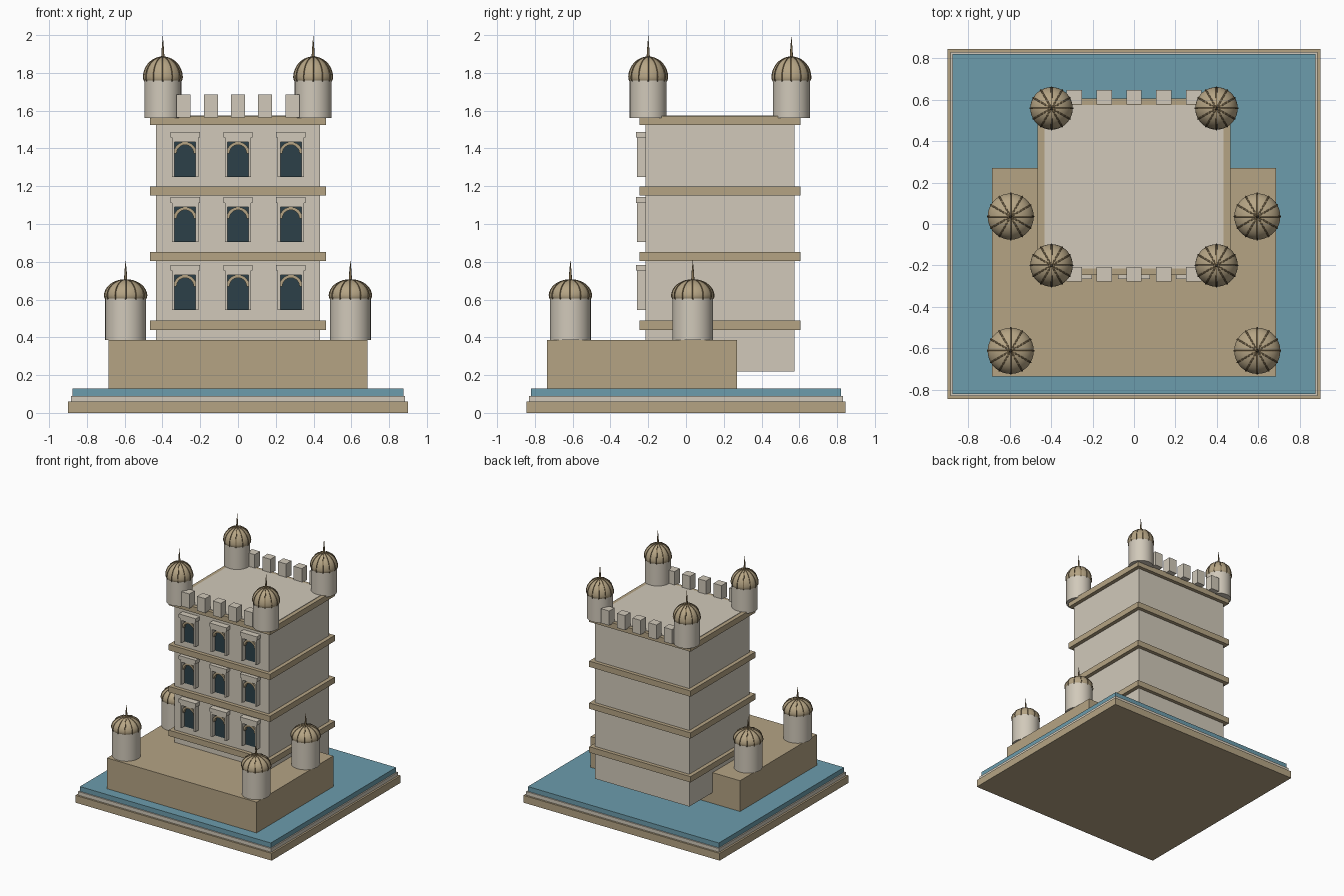
import bpy, bmesh, math
from mathutils import Vector

cube = bpy.data.objects.get("Cube")
if cube:
    bpy.data.objects.remove(cube, do_unlink=True)


def material(name, r, g, b):
    """Flat material from 0-255 display values."""
    col = [((c / 255 + 0.055) / 1.055) ** 2.4 for c in (r, g, b)] + [1]
    m = bpy.data.materials.new(name)
    m.use_nodes = True
    m.diffuse_color = col
    m.node_tree.nodes["Principled BSDF"].inputs["Base Color"].default_value = col
    return m


CREAM = material("cream stone", 209, 201, 186)
TAN = material("tan stone", 181, 164, 132)
WATER = material("water blue", 108, 156, 172)
GLASS = material("dark glass", 44, 64, 72)
RIB = material("dark rib", 128, 110, 80)


def finish(bm, name, mat, smooth=False):
    bmesh.ops.recalc_face_normals(bm, faces=bm.faces)
    me = bpy.data.meshes.new(name)
    bm.to_mesh(me)
    bm.free()
    me.materials.append(mat)
    ob = bpy.data.objects.new(name, me)
    bpy.context.collection.objects.link(ob)
    if smooth:
        bpy.ops.object.select_all(action='DESELECT')
        ob.select_set(True)
        bpy.context.view_layer.objects.active = ob
        bpy.ops.object.shade_smooth_by_angle(angle=math.radians(40))
    return ob


def box(name, x0, x1, y0, y1, z0, z1, mat):
    bm = bmesh.new()
    bmesh.ops.create_cube(bm, size=1)
    for v in bm.verts:
        v.co = Vector((x1 if v.co.x > 0 else x0,
                       y1 if v.co.y > 0 else y0,
                       z1 if v.co.z > 0 else z0))
    return finish(bm, name, mat)


def lathe(name, profile, x, y, mat, steps=36):
    """Spin an (r, z) profile around a vertical axis at x, y."""
    bm = bmesh.new()
    vs = [bm.verts.new((r, 0, z)) for r, z in profile]
    es = [bm.edges.new(p) for p in zip(vs, vs[1:])]
    bmesh.ops.spin(bm, geom=vs + es, cent=(0, 0, 0), axis=(0, 0, 1),
                   angle=math.tau, steps=steps)
    bmesh.ops.remove_doubles(bm, verts=bm.verts, dist=1e-5)
    bmesh.ops.translate(bm, verts=bm.verts, vec=(x, y, 0))
    return finish(bm, name, mat, True)


def dome_point(r, h, drop, t):
    """Point on the dome profile; t runs from below the waist to the top."""
    return r * math.cos(t), (h if t > 0 else drop) * math.sin(t)


def turret(name, x, y, z0, z_waist, r, dome_r, dome_h, tip):
    lathe(name + "_drum", [(0, z0), (r, z0), (r, z_waist), (0, z_waist)], x, y, CREAM)
    start, n = -math.pi / 4, 14
    angles = [start + (math.pi / 2 - start) * i / n for i in range(n + 1)]
    pts = [dome_point(dome_r * 0.97, dome_h * 0.98, 0.055, t) for t in angles]
    pts[-1] = (0, pts[-1][1])
    lathe(name + "_dome", [(0, z_waist + pts[0][1])] +
          [(pr, z_waist + pz) for pr, pz in pts], x, y, TAN)
    # twelve raised ribs
    bm = bmesh.new()
    w = 0.0045
    for k in range(12):
        a = math.tau * k / 12
        out, side = Vector((math.cos(a), math.sin(a), 0)), Vector((-math.sin(a), math.cos(a), 0))
        rows = []
        for t in angles:
            row = []
            for grow, s in ((0.95, -w), (1, -w * 0.6), (1, w * 0.6), (0.95, w)):
                pr, pz = dome_point(dome_r * grow, dome_h * grow, 0.055, t)
                row.append(bm.verts.new(Vector((x, y, z_waist + pz)) + out * pr + side * s))
            rows.append(row)
        for p, q in zip(rows, rows[1:]):
            for i in range(3):
                bm.faces.new((p[i], p[i + 1], q[i + 1], q[i]))
        bm.faces.new(rows[0])
    finish(bm, name + "_ribs", RIB)
    top = z_waist + dome_h
    lathe(name + "_spire", [(0, top - 0.01), (0.009, top - 0.01), (0.006, top + 0.04), (0, tip)],
          x, y, RIB, 12)


def arch(name, x, z, r_out, r_in, y0, y1, mat, n=14):
    """Half ring standing in the xz plane."""
    bm = bmesh.new()
    rings = []
    for i in range(n + 1):
        a = math.pi * i / n
        rings.append([bm.verts.new((x + r * math.cos(a), yy, z + r * math.sin(a)))
                      for r, yy in ((r_in, y0), (r_out, y0), (r_out, y1), (r_in, y1))])
    for p, q in zip(rings, rings[1:]):
        for i in range(4):
            j = (i + 1) % 4
            bm.faces.new((p[i], p[j], q[j], q[i]))
    bm.faces.new(rings[0])
    bm.faces.new(rings[-1])
    return finish(bm, name, mat)


# stepped base, water and terrace
box("base_plinth", -0.90, 0.90, -0.845, 0.845, 0, 0.06, TAN)
box("base_step", -0.885, 0.885, -0.83, 0.83, 0.06, 0.09, CREAM)
box("water_slab", -0.875, 0.875, -0.82, 0.82, 0.09, 0.13, WATER)
box("terrace", -0.685, 0.685, -0.735, 0.27, 0.13, 0.385, TAN)

# tower with string courses
WALL = -0.215
box("tower", -0.433, 0.433, WALL, 0.575, 0.22, 1.575, CREAM)
for i, z in enumerate((0.44, 0.803, 1.15, 1.523)):
    box(f"tower_band_{i}", -0.465, 0.465, -0.245, 0.605, z, z + 0.048, TAN)

# arched windows in three floors of three
for row, z in enumerate((0.545, 0.904, 1.249)):
    for col in range(3):
        x, tag = (col - 1) * 0.28, f"{row}_{col}"
        box("window_glass_" + tag, x - 0.058, x + 0.058, -0.223, WALL, z, z + 0.19, GLASS)
        for s, side in ((-1, "right"), (1, "left")):
            a, b = sorted((x + s * 0.056, x + s * 0.07))
            box(f"window_{side}_post_{tag}", a, b, -0.26, WALL, z, z + 0.205, CREAM)
        box("window_head_" + tag, x - 0.07, x + 0.07, -0.258, WALL, z + 0.186, z + 0.21, CREAM)
        box("window_hood_" + tag, x - 0.078, x + 0.078, -0.265, WALL, z + 0.208, z + 0.239, CREAM)
        arch("window_arch_" + tag, x, z + 0.125, 0.061, 0.045, -0.25, WALL, TAN)

# battlements along front and back
for end, y in (("front", -0.242), ("back", 0.612)):
    for i in range(5):
        x = (i - 2) * 0.144
        box(f"{end}_merlon_{i}", x - 0.037, x + 0.037, y - 0.035, y + 0.035, 1.565, 1.685, CREAM)

# domed turrets
for s, side in ((-1, "right"), (1, "left")):
    for end, y in (("front", -0.20), ("back", 0.558)):
        turret(f"roof_{end}_{side}_turret", s * 0.398, y, 1.56, 1.775, 0.098, 0.106, 0.112, 2.0)
    for end, y in (("front", -0.612), ("back", 0.036)):
        turret(f"terrace_{end}_{side}_turret", s * 0.595, y, 0.385, 0.62, 0.108, 0.115, 0.088, 0.812)
